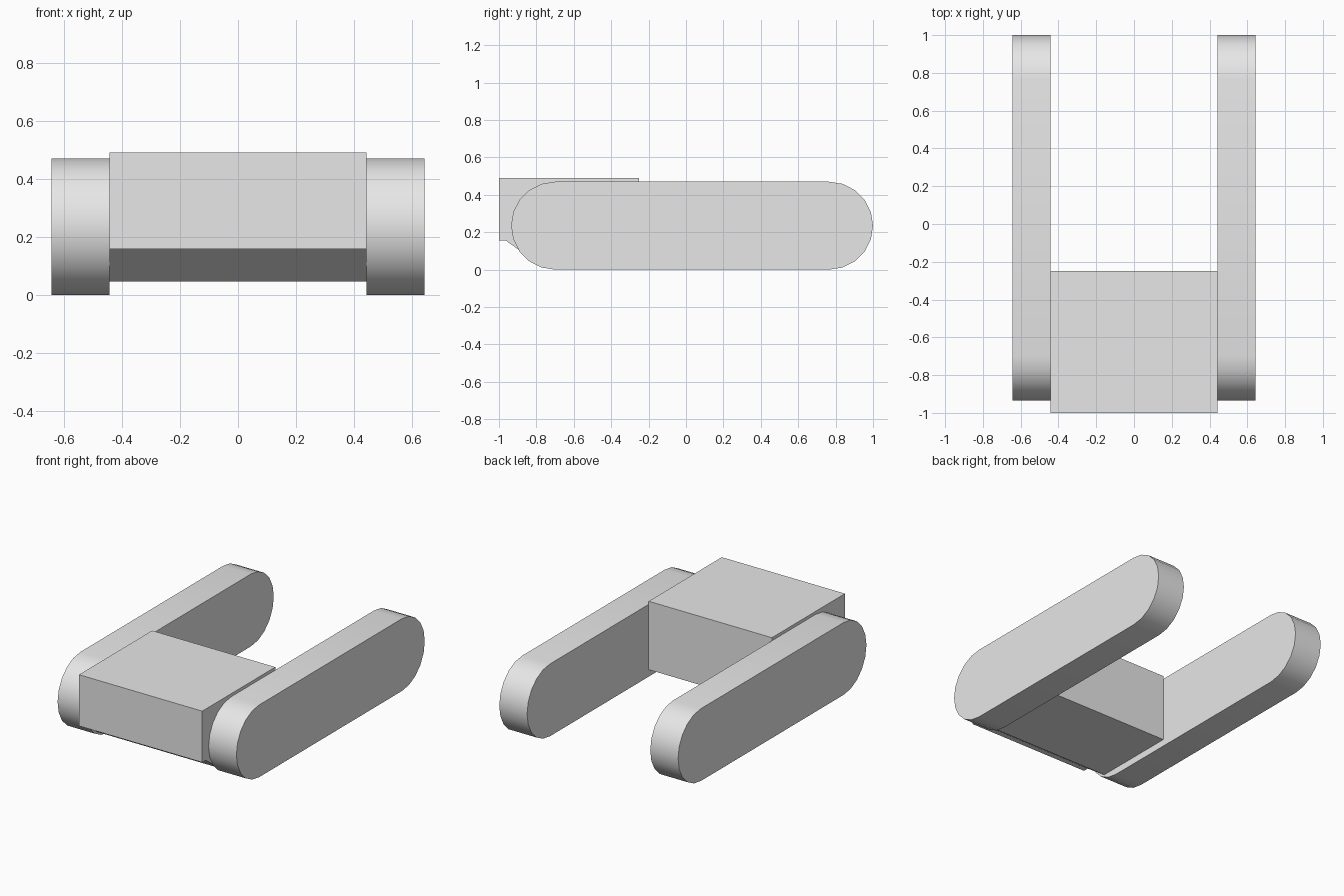
import bpy, bmesh, math

cube = bpy.data.objects.get("Cube")
if cube:
    bpy.data.objects.remove(cube, do_unlink=True)

# Single plain material
grey = bpy.data.materials.new("light_grey")
grey.use_nodes = True
colour = (0.8, 0.8, 0.8, 1)
grey.diffuse_color = colour
grey.node_tree.nodes["Principled BSDF"].inputs["Base Color"].default_value = colour


def extrude_profile(name, profile, x0, x1):
    """Extrude a closed (y, z) outline between two x positions."""
    bm = bmesh.new()
    face = bm.faces.new([bm.verts.new((x0, y, z)) for y, z in profile])
    grown = bmesh.ops.extrude_face_region(bm, geom=[face])["geom"]
    moved = [v for v in grown if isinstance(v, bmesh.types.BMVert)]
    bmesh.ops.translate(bm, verts=moved, vec=(x1 - x0, 0, 0))
    bmesh.ops.recalc_face_normals(bm, faces=bm.faces)
    mesh = bpy.data.meshes.new(name)
    bm.to_mesh(mesh)
    bm.free()
    mesh.materials.append(grey)
    obj = bpy.data.objects.new(name, mesh)
    bpy.context.collection.objects.link(obj)
    bpy.ops.object.select_all(action="DESELECT")
    obj.select_set(True)
    bpy.context.view_layer.objects.active = obj
    bpy.ops.object.shade_smooth_by_angle(angle=math.radians(30))
    return obj


# Round-ended side arms
radius, back, front, steps = 0.235, 1.0, -0.935, 10
slot = []
for centre, start in ((back - radius, -90), (front + radius, 90)):
    for i in range(steps + 1):
        a = math.radians(start + 180 * i / steps)
        slot.append((centre + radius * math.cos(a), radius + radius * math.sin(a)))

inner, outer = 0.443, 0.643
extrude_profile("left_arm", slot, inner, outer)
extrude_profile("right_arm", slot, -outer, -inner)

# Bridge block with a chamfered lower front edge
block = [(-1, 0.49), (-0.25, 0.49), (-0.25, 0.045),
         (-0.81, 0.045), (-0.965, 0.157), (-1, 0.157)]
extrude_profile("bridge_block", block, -inner, inner)
